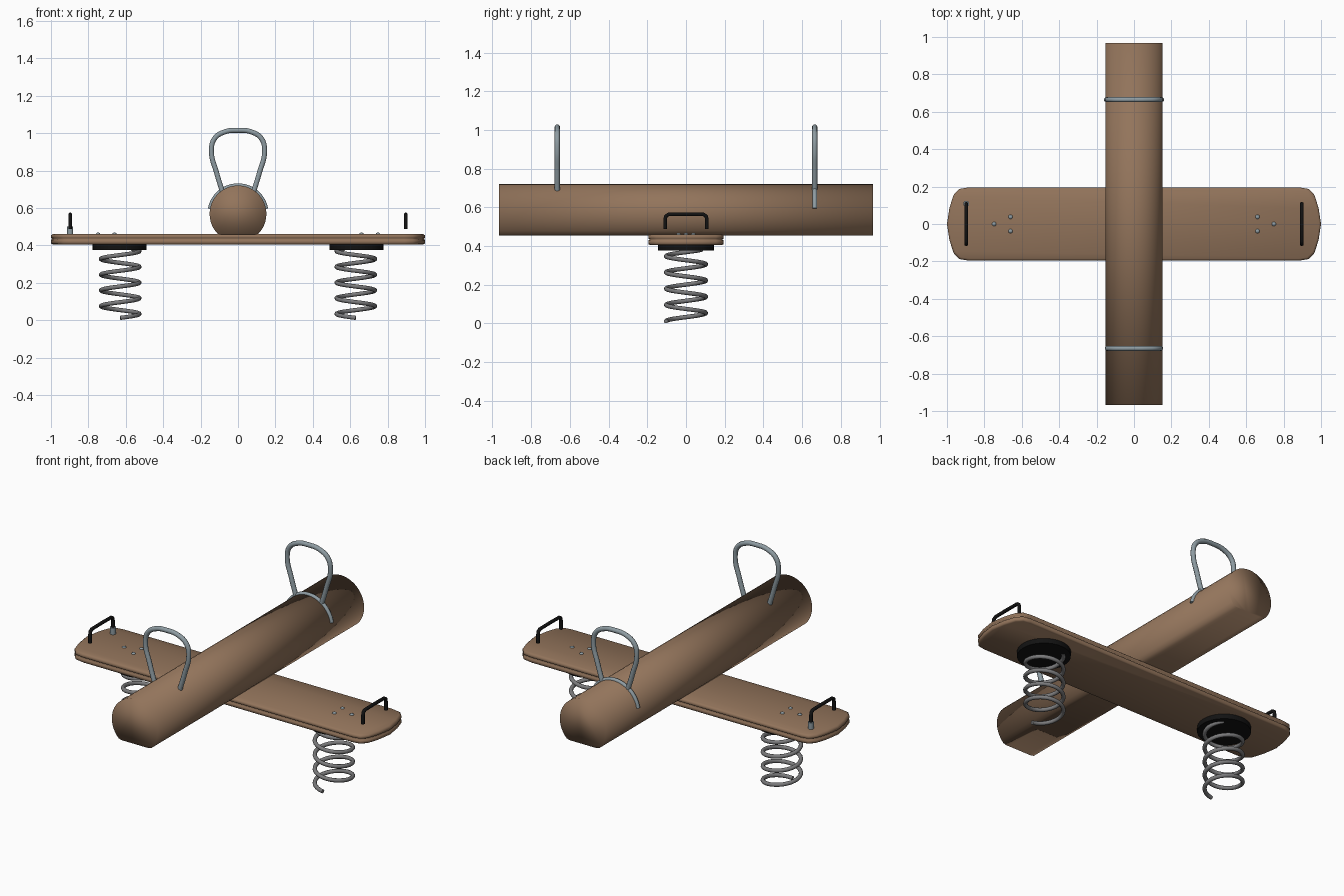
import bpy, bmesh, math
from mathutils import Vector

old = bpy.data.objects.get("Cube")
if old:
    bpy.data.objects.remove(old, do_unlink=True)


def material(name, rgb):
    m = bpy.data.materials.new(name)
    m.use_nodes = True
    m.diffuse_color = (*rgb, 1)
    bsdf = m.node_tree.nodes["Principled BSDF"]
    bsdf.inputs["Base Color"].default_value = (*rgb, 1)
    bsdf.inputs["Roughness"].default_value = 0.6
    return m


WOOD = material("brown_wood", (0.29, 0.175, 0.105))
STEEL = material("blue_grey_steel", (0.27, 0.33, 0.36))
SPRING = material("grey_spring_steel", (0.20, 0.20, 0.205))
BLACK = material("black_rubber", (0.006, 0.006, 0.006))


def add_object(name, bm, mat, smooth=True):
    bmesh.ops.recalc_face_normals(bm, faces=bm.faces[:])
    mesh = bpy.data.meshes.new(name)
    for f in bm.faces:
        f.smooth = smooth
    bm.to_mesh(mesh)
    bm.free()
    mesh.materials.append(mat)
    ob = bpy.data.objects.new(name, mesh)
    bpy.context.collection.objects.link(ob)
    return ob


def sharpen(ob, angle=40):
    bpy.ops.object.select_all(action='DESELECT')
    ob.select_set(True)
    bpy.context.view_layer.objects.active = ob
    bpy.ops.object.shade_smooth_by_angle(angle=math.radians(angle))


def loft(name, rings, mat):
    """Skin a stack of closed rings and cap both ends."""
    bm = bmesh.new()
    rows = [[bm.verts.new(p) for p in ring] for ring in rings]
    n = len(rows[0])
    for a, b in zip(rows, rows[1:]):
        for i in range(n):
            j = (i + 1) % n
            bm.faces.new((a[i], a[j], b[j], b[i]))
    bm.faces.new(rows[0])
    bm.faces.new(rows[-1])
    return add_object(name, bm, mat)


def tube(name, points, radius, mat, kind='POLY', steps=6):
    """Round bar swept along a path, turned into a mesh."""
    cu = bpy.data.curves.new(name, 'CURVE')
    cu.dimensions = '3D'
    cu.bevel_depth, cu.bevel_resolution = radius, 3
    cu.use_fill_caps, cu.resolution_u = True, steps
    sp = cu.splines.new(kind)
    if kind == 'BEZIER':
        sp.bezier_points.add(len(points) - 1)
        for bp, p in zip(sp.bezier_points, points):
            bp.co = p
            bp.handle_left_type = bp.handle_right_type = 'AUTO'
    else:
        sp.points.add(len(points) - 1)
        for sp_point, p in zip(sp.points, points):
            sp_point.co = (*p, 1)
    cu.materials.append(mat)
    ob = bpy.data.objects.new(name, cu)
    bpy.context.collection.objects.link(ob)
    bpy.ops.object.select_all(action='DESELECT')
    ob.select_set(True)
    bpy.context.view_layer.objects.active = ob
    bpy.ops.object.convert(target='MESH')
    sharpen(bpy.context.view_layer.objects.active, 60)


def cylinder(name, centre, radius, height, mat, sides=32):
    bm = bmesh.new()
    bmesh.ops.create_cone(bm, cap_ends=True, segments=sides, radius1=radius,
                          radius2=radius, depth=height)
    bmesh.ops.translate(bm, verts=bm.verts[:], vec=Vector(centre))
    sharpen(add_object(name, bm, mat))


def mirrored(half):
    """Complete a left-right symmetric path whose last point is central."""
    return [(-a, b) for a, b in half] + [(a, b) for a, b in reversed(half[:-1])]


# Seat log: round bar with a flattened underside
LOG_Z, LOG_R = 0.568, 0.152
section = []
for i in range(40):
    a = math.tau * i / 40
    section.append((LOG_R * math.cos(a), max(LOG_Z + LOG_R * math.sin(a), 0.455)))
section = list(dict.fromkeys(section))
loft("seat_log", [[(x, y, z) for x, z in section] for y in (-0.967, 0.967)], WOOD)

# Cross board: rounded ends, softened edges and a groove round the middle
corner = [(0.89, 0.195), (0.935, 0.187), (0.965, 0.155), (0.987, 0.085), (1.0, 0)]
end = corner + [(x, -y) for x, y in reversed(corner[:-1])]
outline = end + [(-x, -y) for x, y in end]
levels = [(0.405, 0.008), (0.411, 0), (0.429, 0), (0.434, 0.008),
          (0.439, 0), (0.453, 0), (0.461, 0.01)]
loft("cross_board", [[(x * (1 - d), y * (1 - d / 0.195), z) for x, y in outline]
                     for z, d in levels], WOOD)

# Tall hand loops, one for each rider
loop = mirrored([(0.08, 0.675), (0.115, 0.79), (0.142, 0.9), (0.126, 0.97),
                 (0.07, 1.007), (0, 1.015)])
for side, y in (("front", -0.665), ("back", 0.665)):
    tube(side + "_hand_loop", [(x, y, z) for x, z in loop], 0.014, STEEL, 'BEZIER')

# Strap bar over the log under the back loop
arc = [math.radians(10 + 160 * i / 24) for i in range(25)]
tube("back_log_strap", [(LOG_R * math.cos(a), 0.665, LOG_Z + LOG_R * math.sin(a))
                        for a in arc], 0.012, STEEL)

# Parts repeated at both ends of the board
rail = mirrored([(0.108, 0.488), (0.108, 0.538), (0.104, 0.555), (0.09, 0.564), (0, 0.565)])
TURNS, STEPS = 4.4, 28
for side, s in (("left", 1), ("right", -1)):
    tube(side + "_foot_rail", [(s * 0.897, y, z) for y, z in rail], 0.01, BLACK)
    cylinder(side + "_spring_plate", (s * 0.633, 0, 0.391), 0.145, 0.03, BLACK)

    coil = []
    for i in range(int(TURNS * STEPS) + 1):
        t = i / STEPS
        a = -math.pi / 2 - math.tau * t
        coil.append((s * (0.63 + 0.103 * math.cos(a)), 0.103 * math.sin(a),
                     0.012 + 0.084 * t))
    tube(side + "_spring", coil, 0.0115, SPRING)

    # Bolt heads
    for k, (x, y) in enumerate([(0.66, 0.038), (0.66, -0.038), (0.748, 0)]):
        bm = bmesh.new()
        bmesh.ops.create_uvsphere(bm, u_segments=16, v_segments=8, radius=0.012)
        bmesh.ops.scale(bm, verts=bm.verts[:], vec=(1, 1, 0.7))
        bmesh.ops.translate(bm, verts=bm.verts[:], vec=(s * x, y, 0.46))
        add_object(f"{side}_bolt_{k + 1}", bm, STEEL)

# Single rail post
cylinder("right_rail_post", (-0.897, 0.108, 0.479), 0.016, 0.042, STEEL, 20)
